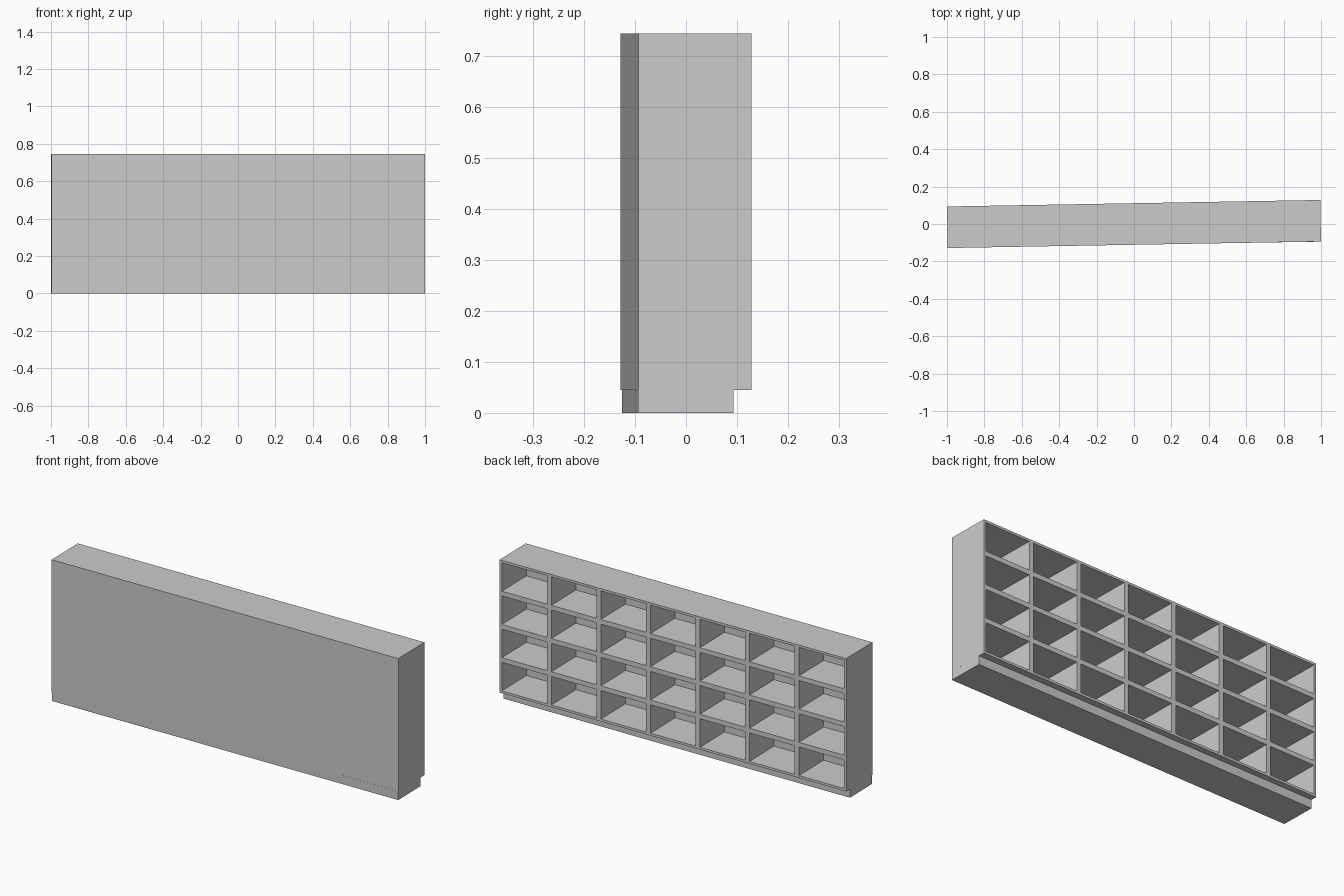
import bpy
import bmesh
from math import radians
from mathutils import Matrix

if "Cube" in bpy.data.objects:
    bpy.data.objects.remove(bpy.data.objects["Cube"])

L, D = 1.996, 0.222          # body length and depth
Z0, Z1 = 0.045, 0.745        # body bottom and top
T = 0.0125                   # board thickness
COLS, ROWS = 7, 4
YAW = radians(1.0)           # whole unit stands slightly turned


def box(name, x, y, z, yaw=YAW):
    """Box from (min, max) ranges, turned about the world z axis."""
    bm = bmesh.new()
    bmesh.ops.create_cube(bm, size=1)
    for v in bm.verts:
        v.co = [r[0] + (c + 0.5) * (r[1] - r[0]) for c, r in zip(v.co, (x, y, z))]
    bm.transform(Matrix.Rotation(yaw, 4, 'Z'))
    mesh = bpy.data.meshes.new(name)
    bm.to_mesh(mesh)
    bm.free()
    obj = bpy.data.objects.new(name, mesh)
    bpy.context.collection.objects.link(obj)
    return obj


X, Y = L / 2, D / 2
cell_w, cell_h = L / COLS, (Z1 - Z0) / ROWS
inner_y = (-Y + T, Y)

# plinth, set back under the open side
box("plinth", (-X, X), (-Y + 0.001, Y - 0.033), (0, Z0), radians(0.9))

# closed front panel, top, bottom and ends
box("front_panel", (-X, X), (-Y, -Y + T), (Z0, Z1))
box("top_board", (-X, X), inner_y, (Z1 - T, Z1))
box("bottom_board", (-X, X), inner_y, (Z0, Z0 + T))
for side, a in (("left", -X), ("right", X - T)):
    box(side + "_end", (a, a + T), inner_y, (Z0 + T, Z1 - T))

# uprights between the columns
for i in range(1, COLS):
    x = -X + i * cell_w
    box(f"upright_{i}", (x - T, x + T), inner_y, (Z0 + T, Z1 - T))

# shelves inside each column
for i in range(COLS):
    x = -X + i * cell_w
    for j in range(1, ROWS):
        z = Z0 + j * cell_h
        box(f"shelf_{i + 1}_{j}", (x + T, x + cell_w - T), inner_y, (z - T, z + T))
